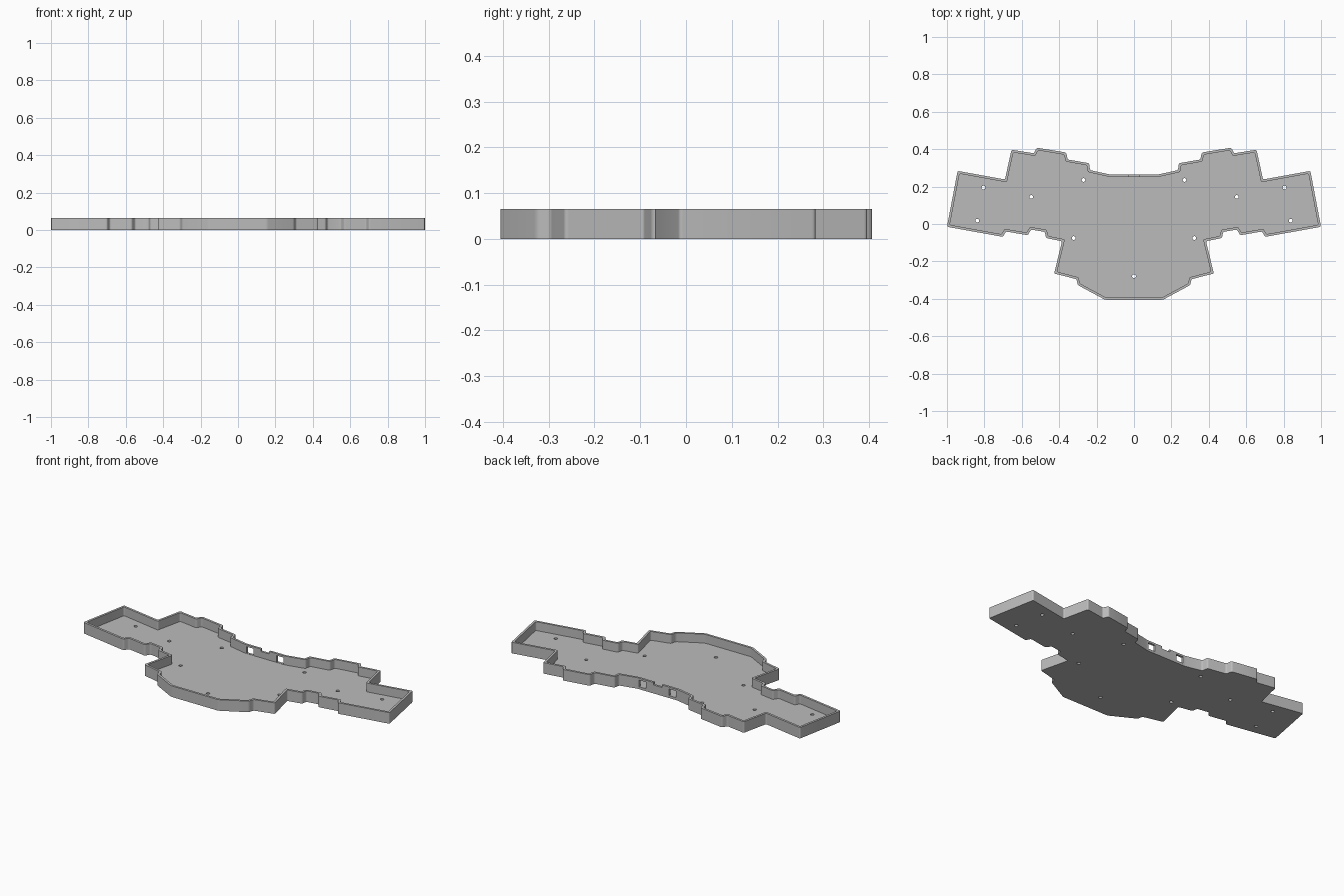
import bpy, bmesh
from mathutils import Matrix, Vector

HEIGHT, FLOOR, WALL, ROUNDING = 0.065, 0.013, 0.013, 0.009

old = bpy.data.objects.get("Cube")
if old:
    bpy.data.objects.remove(old, do_unlink=True)

grey = bpy.data.materials.new("light grey")
grey.use_nodes = True
grey.diffuse_color = (0.5, 0.5, 0.5, 1)
grey.node_tree.nodes["Principled BSDF"].inputs["Base Color"].default_value = (0.5, 0.5, 0.5, 1)


def make_object(name, bm):
    bm.normal_update()
    mesh = bpy.data.meshes.new(name)
    bm.to_mesh(mesh)
    bm.free()
    mesh.materials.append(grey)
    obj = bpy.data.objects.new(name, mesh)
    bpy.context.collection.objects.link(obj)
    return obj


def neighbours(points):
    return zip(points[-1:] + points[:-1], points, points[1:] + points[:1])


def inset(points, width):
    """Move a counter-clockwise outline inwards by an even width."""
    result = []
    for before, p, after in neighbours(points):
        d1, d2 = (p - before).normalized(), (after - p).normalized()
        n1, n2 = Vector((-d1.y, d1.x)), Vector((-d2.y, d2.x))
        result.append(p + (n1 + n2) * width / (1 + n1.dot(n2)))
    return result


def rounded(points, steps=4):
    """Replace each corner with a small arc."""
    result = []
    for before, p, after in neighbours(points):
        a = p + (before - p).normalized() * ROUNDING
        b = p + (after - p).normalized() * ROUNDING
        for i in range(steps + 1):
            t = i / steps
            result.append(a.lerp(p, t).lerp(p.lerp(b, t), t))
    return result


def prism(name, points, z0, z1):
    bm = bmesh.new()
    low = [bm.verts.new((p.x, p.y, z0)) for p in points]
    high = [bm.verts.new((p.x, p.y, z1)) for p in points]
    bm.faces.new(low[::-1])
    bm.faces.new(high)
    for i in range(len(points)):
        j = (i + 1) % len(points)
        bm.faces.new((low[i], low[j], high[j], high[i]))
    return make_object(name, bm)


def subtract(target, cutter):
    cutter.hide_render = True
    cut = target.modifiers.new("cut", "BOOLEAN")
    cut.operation = "DIFFERENCE"
    cut.solver = "EXACT"
    cut.object = cutter
    bpy.context.view_layer.objects.active = target
    bpy.ops.object.modifier_apply(modifier=cut.name)
    bpy.data.objects.remove(cutter, do_unlink=True)


# Left half of the tray outline, from the back middle round to the front middle
half = [(0.13, 0.265), (0.235, 0.288), (0.24, 0.325), (0.355, 0.345), (0.362, 0.382),
        (0.52, 0.408), (0.535, 0.378), (0.655, 0.397), (0.69, 0.238), (0.943, 0.284),
        (1.0, -0.015), (0.70, -0.069), (0.685, -0.04), (0.568, -0.06), (0.55, -0.03),
        (0.477, -0.042), (0.47, -0.075), (0.385, -0.092), (0.427, -0.265),
        (0.308, -0.295), (0.30, -0.327), (0.155, -0.405)]
outline = [Vector((-x, y)) for x, y in half] + [Vector(p) for p in reversed(half)]

# Tray with a hollow that leaves an even wall and a floor
tray = prism("case_tray", rounded(outline), 0, HEIGHT)
subtract(tray, prism("hollow_cutter", rounded(inset(outline, WALL)), FLOOR, HEIGHT + 0.05))

# Screw holes through the floor
bm = bmesh.new()
screws = [(0.805, 0.195), (0.838, 0.018), (0.55, 0.145), (0.27, 0.235), (0.323, -0.075)]
for x, y in screws + [(-x, y) for x, y in screws] + [(0, -0.28)]:
    bmesh.ops.create_cone(bm, cap_ends=True, segments=20, radius1=0.01, radius2=0.01,
                          depth=0.1, matrix=Matrix.Translation((x, y, 0)))


# Two port openings and a shallow notch in the back wall
def add_box(x, z, width, height):
    place = Matrix.Translation((x, 0.26, z))
    bmesh.ops.create_cube(bm, size=1, matrix=place @ Matrix.Diagonal((width, 0.06, height, 1)))


for side in (-1, 1):
    add_box(side * 0.0975, 0.034, 0.045, 0.039)
add_box(0, HEIGHT, 0.055, 0.03)
subtract(tray, make_object("hole_cutter", bm))

bpy.ops.object.select_all(action="DESELECT")
tray.select_set(True)
bpy.context.view_layer.objects.active = tray
bpy.ops.object.shade_smooth_by_angle(angle=0.6)
